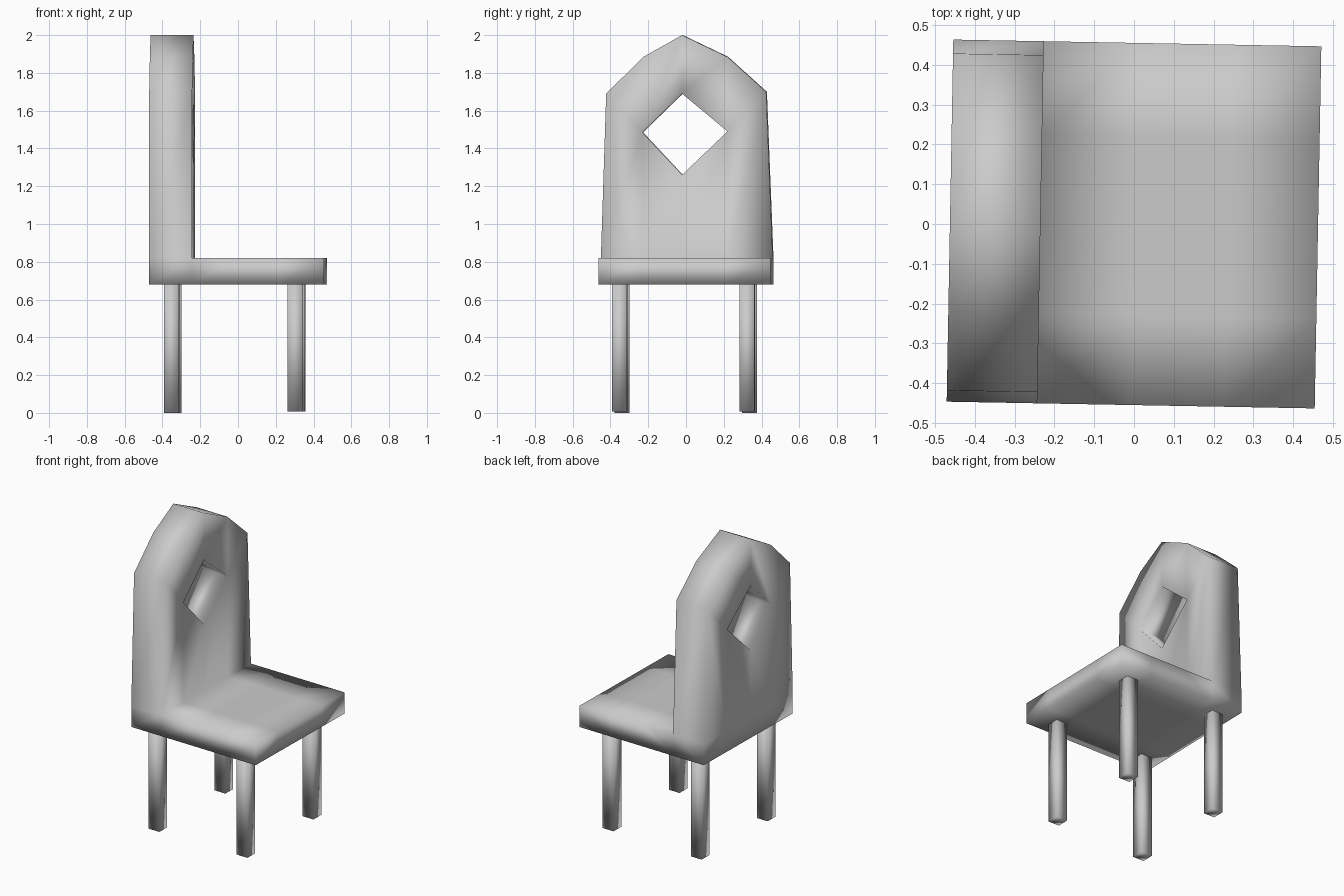
import bpy
import bmesh
from math import radians

cube = bpy.data.objects.get("Cube")
if cube:
    bpy.data.objects.remove(cube, do_unlink=True)

TURN = radians(-1.05)      # the whole chair sits slightly turned
HX, HY = 0.4625, 0.455     # half sizes of the seat
LOW, TOP = 0.68, 0.82      # seat underside and upper side

grey = bpy.data.materials.new("plain grey")
grey.use_nodes = True
grey.diffuse_color = (0.6, 0.6, 0.6, 1)
grey.node_tree.nodes["Principled BSDF"].inputs["Base Color"].default_value = (0.6, 0.6, 0.6, 1)


def finish(name, bm):
    """Weld the pieces, orient them and make a smooth object."""
    bmesh.ops.remove_doubles(bm, verts=bm.verts, dist=0.0005)
    bmesh.ops.recalc_face_normals(bm, faces=bm.faces)
    for f in bm.faces:
        f.smooth = True
    mesh = bpy.data.meshes.new(name)
    bm.to_mesh(mesh)
    bm.free()
    mesh.materials.append(grey)
    obj = bpy.data.objects.new(name, mesh)
    obj.rotation_euler.z = TURN
    bpy.context.collection.objects.link(obj)
    return obj


bm = bmesh.new()


def face(*points):
    bm.faces.new([bm.verts.new(p) for p in points])


# Seat: slab of four by four cells, the rear row carries the back
xs = [-HX, -0.235, 0.0, 0.235, HX]
ys = [-HY, -0.23, -0.02, 0.22, HY]
for i in range(4):
    a, b = xs[i], xs[i + 1]
    for j in range(4):
        c, d = ys[j], ys[j + 1]
        face((a, c, LOW), (a, d, LOW), (b, d, LOW), (b, c, LOW))
        if i > 0:
            face((a, c, TOP), (b, c, TOP), (b, d, TOP), (a, d, TOP))
    for y in (-HY, HY):
        face((a, y, LOW), (b, y, LOW), (b, y, TOP), (a, y, TOP))
for j in range(4):
    for x in (-HX, HX):
        c, d = ys[j], ys[j + 1]
        face((x, c, LOW), (x, d, LOW), (x, d, TOP), (x, c, TOP))

# Back: pointed outline with a diamond opening, as (y, z) points
base = [(y, TOP) for y in ys]
crown = [(-0.427, 1.69), (-0.23, 1.885), (-0.025, 2.0), (0.215, 1.885), (0.42, 1.70)]
left, right = (-0.235, 1.485), (0.215, 1.49)
low, high = (-0.025, 1.26), (-0.025, 1.69)
panels = [
    (base[0], base[1], left, crown[0]), (crown[0], left, crown[1]),
    (base[1], base[2], low, left), (left, high, crown[2], crown[1]),
    (base[2], base[3], right, low), (high, right, crown[3], crown[2]),
    (base[3], base[4], crown[4], right), (right, crown[4], crown[3]),
]
for panel in panels:
    for x in xs[:2]:
        face(*[(x, y, z) for y, z in panel])


def wall(path):
    """Join front and rear of the back along a path."""
    for p, q in zip(path, path[1:]):
        face((xs[0], *p), (xs[1], *p), (xs[1], *q), (xs[0], *q))


wall([base[0]] + crown + [base[4]])
wall([low, right, high, left, low])
finish("seat_and_back", bm)

# Legs: four plain square posts
for side, y in (("right", -0.345), ("left", 0.33)):
    for place, x, foot in (("rear", -0.345, 0.0), ("front", 0.31, 0.008)):
        bm = bmesh.new()
        bmesh.ops.create_cube(bm, size=1)
        for v in bm.verts:
            v.co = (x + v.co.x * 0.08, y + v.co.y * 0.08,
                    LOW if v.co.z > 0 else foot)
        finish(f"{place}_{side}_leg", bm)
